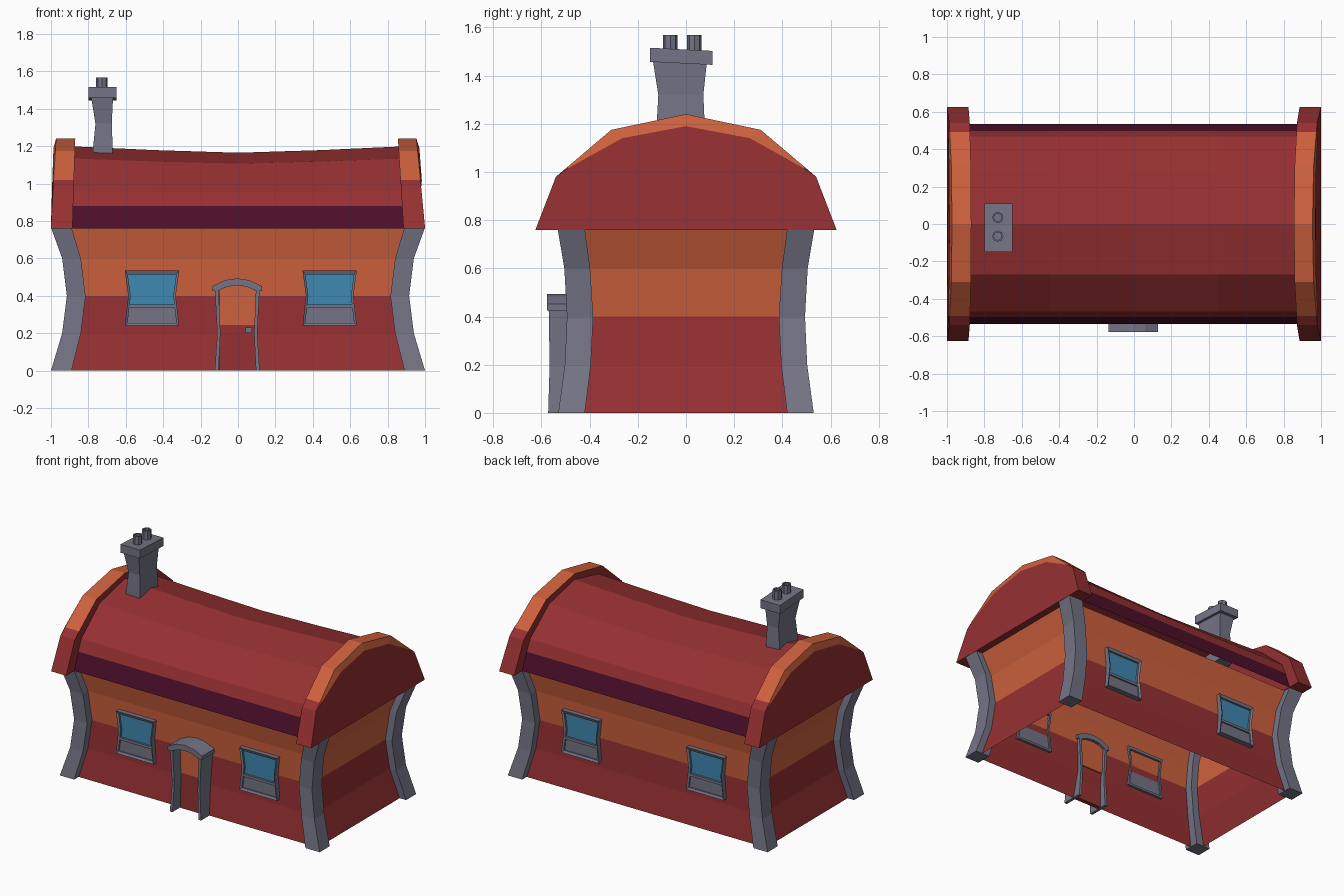
import bpy, bmesh, math
from mathutils import Vector

if "Cube" in bpy.data.objects:
    bpy.data.objects.remove(bpy.data.objects["Cube"])


def mat(name, rgb):
    m = bpy.data.materials.new(name)
    lin = [(c / 255 / 12.92) if c < 11 else ((c / 255 + 0.055) / 1.055) ** 2.4 for c in rgb]
    m.diffuse_color = (*lin, 1)
    m.use_nodes = True
    m.node_tree.nodes["Principled BSDF"].inputs["Base Color"].default_value = m.diffuse_color
    return m


RED = mat("brick_red", (150, 48, 50))
ORANGE = mat("warm_orange", (206, 97, 61))
GREY = mat("stone_grey", (116, 116, 134))
BLUE = mat("window_blue", (62, 136, 178))
PLUM = mat("dark_plum", (76, 15, 42))


def loft(name, rings, mats, rule=None, closed=True, caps=True, loop=False):
    """Skin a list of equal-length rings; rule(face) picks the material index."""
    bm = bmesh.new()
    vs = [[bm.verts.new(p) for p in r] for r in rings]
    n = len(rings[0])
    for i in range(len(vs) if loop else len(vs) - 1):
        a, b = vs[i], vs[(i + 1) % len(vs)]
        for j in range(n if closed else n - 1):
            k = (j + 1) % n
            bm.faces.new((a[j], a[k], b[k], b[j]))
    if caps and not loop:
        bm.faces.new(vs[0])
        bm.faces.new(vs[-1])
    bmesh.ops.recalc_face_normals(bm, faces=bm.faces)
    if rule:
        for f in bm.faces:
            f.material_index = int(rule(f))
    me = bpy.data.meshes.new(name)
    bm.to_mesh(me)
    bm.free()
    for m in mats:
        me.materials.append(m)
    ob = bpy.data.objects.new(name, me)
    bpy.context.collection.objects.link(ob)
    return ob


def rect(x0, x1, y0, y1, z, tilt=0):
    return [(x0, y0, z - tilt * y0), (x1, y0, z - tilt * y0),
            (x1, y1, z - tilt * y1), (x0, y1, z - tilt * y1)]


def prism(name, outline, y0, y1, m, rule=None):
    """Extrude an x-z outline along y."""
    return loft(name, [[(x, y, z) for x, z in outline] for y in (y0, y1)],
                m if isinstance(m, list) else [m], rule)


# Walls: waisted open shell, red below and orange above
levels = [(0, .95, .48), (.2, .89, .45), (.4, .865, .44), (.6, .89, .45), (.76, .95, .48)]
loft("walls", [rect(-x, x, -y, y, z) for z, x, y in levels], [RED, ORANGE],
     lambda f: f.calc_center_median().z > .4, caps=False)

# Corner pillars following the waist
pil = [(0, .89, 1.0, .42, .53), (.2, .84, .94, .395, .503), (.4, .815, .915, .385, .494),
       (.6, .84, .94, .398, .505), (.765, .89, 1.0, .42, .533)]
for sx in (-1, 1):
    for sy in (-1, 1):
        loft("corner_pillar", [rect(sx * a, sx * b, sy * c, sy * d, z) for z, a, b, c, d in pil], [GREY])


def mirrored(half):
    return half + [(-y, z) for y, z in reversed(half[:-1])]


# Sagging main roof with plum eaves
prof = mirrored([(.535, .76), (.497, .88), (.467, .96), (.27, 1.135), (0, 1.2)])
rings = []
for x in (-.9, -.45, 0, .45, .9):
    sag = 1 - (abs(x) / .9) ** 1.3
    rings.append([(x, y, z - sag * .035 * max(0, (z - .88) / .32)) for y, z in prof])
loft("roof", rings, [RED, PLUM], lambda f: f.calc_center_median().z < .88, closed=False, caps=False)

# Gable ends: leaning slabs with a bevelled orange upper rim
rim = mirrored([(.625, .76), (.54, .98), (.493, 1.02), (.31, 1.175), (0, 1.24)])
bevel = mirrored([(.625, .76), (.54, .98), (.488, 1.016), (.265, 1.14), (0, 1.19)])
for s, lean_out, lean_in in ((-1, .027, .015), (1, .046, .03)):
    def x_at(base, lean, z):
        return s * (base - lean * (z - .76) / .48)
    inner = [(x_at(.885, lean_in, z), y, z) for y, z in rim]
    edge = [(x_at(1.0, lean_out, z), y, z) for y, z in rim]
    face = [(x_at(1.0, lean_out - (.01 if z > 1 else 0), z), y, z) for y, z in bevel]
    face = [(x + s * (.002), y, z) if z > 1 else (x + s * .0005, y, z) for x, y, z in face]
    loft("gable_end", [inner, edge, face], [RED, ORANGE],
         lambda f: len(f.verts) == 4 and f.calc_center_median().z > 1.012)

# Chimney: crooked stack, tilted cap, two hollow pots
loft("chimney_stack", [rect(-.775, -.67, -.122, .078, 1.1), rect(-.775, -.67, -.122, .078, 1.19),
                       rect(-.762, -.675, -.115, .072, 1.32),
                       rect(-.785, -.668, -.137, .087, 1.46)], [GREY])
loft("chimney_cap", [rect(-.8, -.65, -.15, .11, z, .05) for z in (1.45, 1.508)], [GREY])
for y in (-.065, .035):
    def circle(r, z):
        return [(-.728 + r * math.cos(a * math.pi / 4), y + r * math.sin(a * math.pi / 4), z) for a in range(8)]
    loft("chimney_pot", [circle(.03, 1.49), circle(.03, 1.568), circle(.021, 1.568), circle(.021, 1.51)], [GREY])


# Windows: hourglass frames with glass above and a stone panel below
def half_width(z):
    t = (z - .4) / (.16 if z < .4 else .135)
    return .127 + .018 * abs(t)


def outline(cx, z0, z1, inset):
    zs = [z0] + ([.4] if z0 < .4 < z1 else []) + [z1]
    return [(cx + half_width(z) - inset, z) for z in zs] + [(cx - half_width(z) + inset, z) for z in reversed(zs)]


def window(cx, s):
    out, inn = outline(cx, .24, .535, 0), outline(cx, .255, .515, .013)

    def ring(pts, y):
        return [(x, s * y, z) for x, z in pts]
    loft("window_frame", [ring(out, .43), ring(out, .478), ring(inn, .47), ring(inn, .43)], [GREY], loop=True)
    prism("window_glass", outline(cx, .35, .518, .011), s * .45, s * .456, BLUE)
    prism("window_panel", outline(cx, .25, .345, .011), s * .44, s * .46, GREY)
    prism("window_rail", outline(cx, .335, .353, .011), s * .44, s * .47, GREY)


for cx, s in ((-.46, -1), (.49, -1), (-.48, 1), (.48, 1)):
    window(cx, s)

# Door: two-tone leaf, curved posts, arched lintel, handle
prism("door_lower", [(-.1, 0), (.1, 0), (.098, .245), (-.1, .245)], -.49, -.46, RED)
prism("door_upper", [(-.1, .245), (.098, .245), (.095, .43), (.05, .455), (-.05, .455), (-.1, .43)],
      -.49, -.44, ORANGE)
for s in (-1, 1):
    loft("door_post", [rect(s * a - .004, s * (a + w) - .004, -f, -.42, z) for z, a, w, f in
                       ((0, .1, .02, .572), (.2, .09, .017, .566), (.44, .1, .02, .57))], [GREY])
prism("door_lintel", [(-.137, .425), (-.137, .452), (-.07, .484), (-.005, .493), (.06, .484), (.127, .452),
                      (.127, .425), (.1, .425), (.05, .448), (-.005, .456), (-.06, .448), (-.11, .425)],
      -.577, -.42, GREY)
prism("door_handle", [(.04, .2), (.075, .2), (.075, .23), (.04, .23)], -.51, -.485, GREY)
